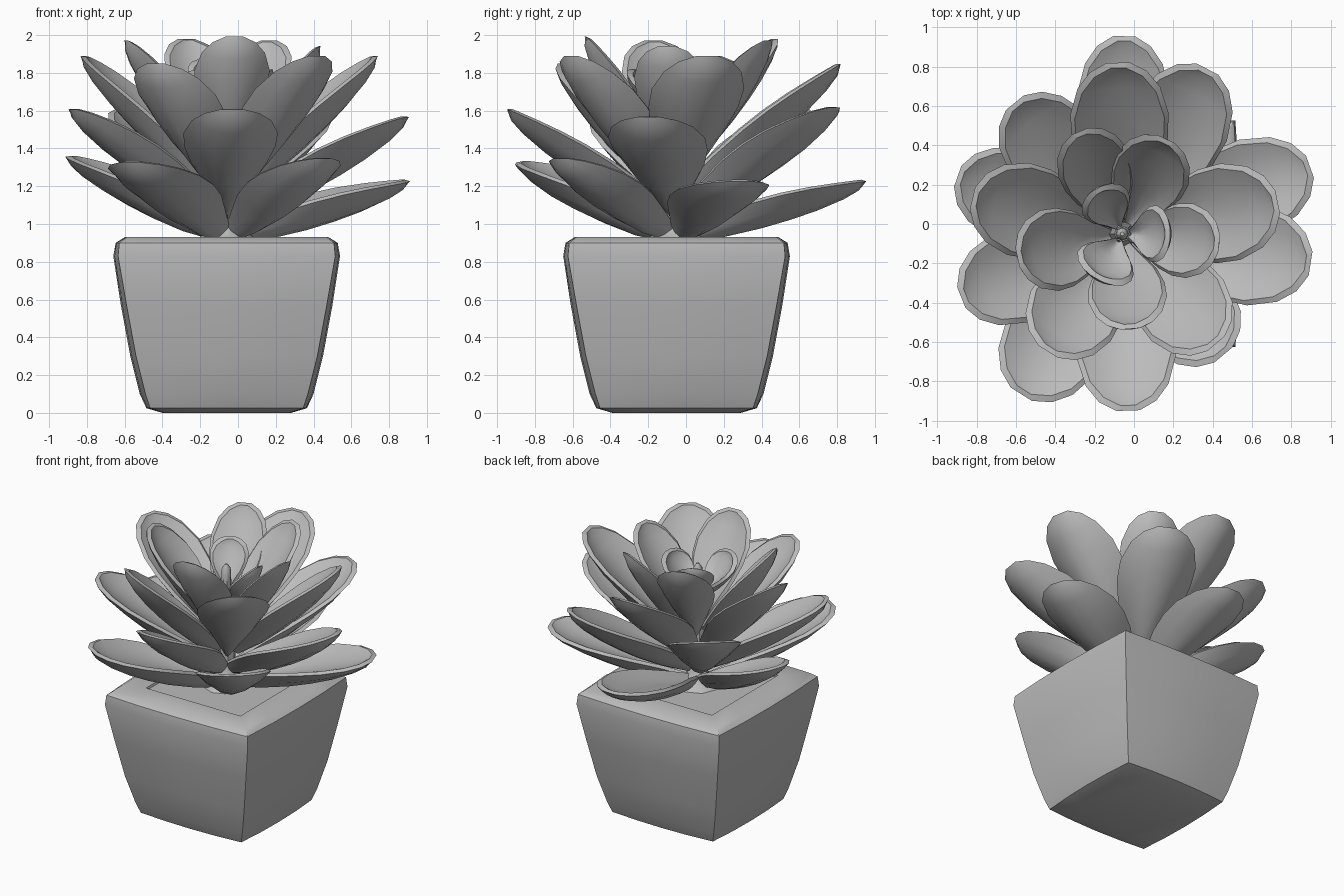
import bpy, bmesh, math
from mathutils import Vector

if "Cube" in bpy.data.objects:
    bpy.data.objects.remove(bpy.data.objects["Cube"], do_unlink=True)

GREY = bpy.data.materials.new("plain grey")
GREY.use_nodes = True
GREY.diffuse_color = (0.5, 0.5, 0.5, 1)
GREY.node_tree.nodes["Principled BSDF"].inputs["Base Color"].default_value = (0.5, 0.5, 0.5, 1)

CX, CY = -0.06, -0.05   # centre of the pot


def finish(name, bm, angle=40):
    bmesh.ops.remove_doubles(bm, verts=bm.verts, dist=1e-5)
    bmesh.ops.recalc_face_normals(bm, faces=bm.faces)
    mesh = bpy.data.meshes.new(name)
    bm.to_mesh(mesh)
    bm.free()
    mesh.materials.append(GREY)
    ob = bpy.data.objects.new(name, mesh)
    bpy.context.collection.objects.link(ob)
    bpy.ops.object.select_all(action='DESELECT')
    ob.select_set(True)
    bpy.context.view_layer.objects.active = ob
    bpy.ops.object.shade_smooth_by_angle(angle=math.radians(angle))
    return ob


def loft(name, rings, angle=40):
    """Skin a stack of closed rings and cap both ends."""
    bm = bmesh.new()
    rows = [[bm.verts.new(p) for p in ring] for ring in rings]
    n = len(rows[0])
    for a, b in zip(rows, rows[1:]):
        for i in range(n):
            j = (i + 1) % n
            bm.faces.new((a[i], a[j], b[j], b[i]))
    bm.faces.new(rows[0])
    bm.faces.new(rows[-1])
    return finish(name, bm, angle)


def square_ring(half, z, bulge):
    """Square ring whose sides swell outward between the corners."""
    pts = []
    corner = half - bulge
    for k in range(4):
        c, s = math.cos(k * math.pi / 2), math.sin(k * math.pi / 2)
        for v in (-1, -0.5, 0, 0.5):
            x, y = corner + bulge * (1 - v * v), v * corner
            pts.append((CX + c * x - s * y, CY + s * x + c * y, z))
    return pts


def round_ring(r, z, n=8):
    return [(CX + r * math.cos(2 * math.pi * i / n),
             CY + r * math.sin(2 * math.pi * i / n), z) for i in range(n)]


# Pot: bulging square sides, rounded foot and rim, shallow recess on top
pot_profile = [(0.34, 0, 0.01), (0.425, 0.025, 0.02), (0.46, 0.1, 0.03), (0.51, 0.3, 0.03),
               (0.56, 0.57, 0.03), (0.6, 0.83, 0.025), (0.588, 0.9, 0.02),
               (0.54, 0.93, 0.01), (0.38, 0.93, 0), (0.375, 0.915, 0)]
loft("pot", [square_ring(h, z, b) for h, z, b in pot_profile], 40)

# Stem: flared at the soil, running up the middle of the rosette
loft("stem", [round_ring(r, z) for r, z in
              [(0.17, 0.91), (0.13, 0.94), (0.07, 1.0), (0.06, 1.1), (0.07, 1.3), (0.04, 1.55)]])

# Bud in the heart of the rosette
loft("centre_bud", [round_ring(r, z) for r, z in
                    [(0.02, 1.5), (0.035, 1.65), (0.03, 1.76), (0.01, 1.79)]])

# Leaf outline: (distance along leaf, share of full half width)
OUTLINE = [(0, 0.16), (0.2, 0.48), (0.4, 0.81), (0.56, 0.97), (0.71, 1),
           (0.86, 0.84), (0.95, 0.58), (1, 0.24)]
ACROSS = [-1, -0.7, -0.35, 0, 0.35, 0.7, 1]


def leaf(name, tip, base_z, width):
    """Spoon leaf: dished upper face, bevelled rim, keeled underside."""
    tip = Vector(tip)
    out = Vector((tip.x - CX, tip.y - CY, 0)).normalized()
    base = Vector((CX, CY, base_z)) + out * 0.03
    along = tip - base
    length = along.length
    side = Vector((-out.y, out.x, 0))
    up = along.normalized().cross(side)
    half, inset, rim = width / 2, 0.022, 0.015
    bm = bmesh.new()

    def sheet(top):
        rows = []
        for t, w in OUTLINE:
            row = []
            swell = math.sin(math.pi * (t * 0.9 + 0.1)) ** 0.6 if t < 1 else 0
            for v in ACROSS:
                hw, tt, lift = half * w, t, -rim
                if top:
                    hw = max(hw - inset, hw * 0.6)
                    tt = t * (1 - inset / length)
                    lift = 0
                depth = (0.28 if top else 0.6) * half * swell * (1 - v * v)
                bow = 0.04 * length * math.sin(math.pi * t)
                row.append(bm.verts.new(base + along * tt + side * (v * hw)
                                        + up * (lift + bow - depth)))
            rows.append(row)
        for a, b in zip(rows, rows[1:]):
            for i in range(len(ACROSS) - 1):
                bm.faces.new((a[i], a[i + 1], b[i + 1], b[i]))
        return rows[0] + [r[-1] for r in rows[1:]] + rows[-1][-2::-1] + [r[0] for r in rows[-2:0:-1]]

    upper, lower = sheet(True), sheet(False)
    n = len(upper)
    for i in range(n):
        j = (i + 1) % n
        bm.faces.new((upper[i], upper[j], lower[j], lower[i]))
    return finish(name, bm, 40)


# Leaf tiers from the soil upward: base height, then (tip x, y, z, width)
TIERS = {
    "lower_leaf": (0.99, [(-0.57, -0.86, 1.34, 0.53), (0.45, -0.66, 1.36, 0.5),
                          (0.89, 0.29, 1.24, 0.5), (-0.05, 0.95, 1.24, 0.47),
                          (-0.89, 0.24, 1.37, 0.47)]),
    "middle_leaf": (1.1, [(-0.03, -0.94, 1.62, 0.5), (0.89, -0.2, 1.58, 0.52),
                          (0.37, 0.78, 1.63, 0.51), (-0.6, 0.61, 1.62, 0.49),
                          (-0.87, -0.37, 1.62, 0.48)]),
    "upper_leaf": (1.22, [(-0.08, 0.81, 1.86, 0.5), (0.72, 0.11, 1.9, 0.5),
                          (0.41, -0.6, 1.9, 0.48), (-0.43, -0.64, 1.86, 0.48),
                          (-0.81, 0.13, 1.9, 0.48)]),
    "inner_leaf": (1.34, [(-0.02, -0.52, 2.0, 0.4), (-0.58, -0.17, 1.98, 0.42),
                          (-0.27, 0.46, 1.99, 0.38), (0.16, 0.42, 1.98, 0.4),
                          (0.42, -0.1, 1.95, 0.38)]),
    "heart_leaf": (1.58, [(-0.18, 0.17, 1.88, 0.26), (0.17, -0.05, 1.83, 0.29),
                          (-0.18, -0.27, 1.83, 0.31)]),
}
for tier, (base_z, leaves) in TIERS.items():
    for k, (x, y, z, width) in enumerate(leaves, 1):
        leaf(f"{tier}_{k}", (x, y, z), base_z, width)
